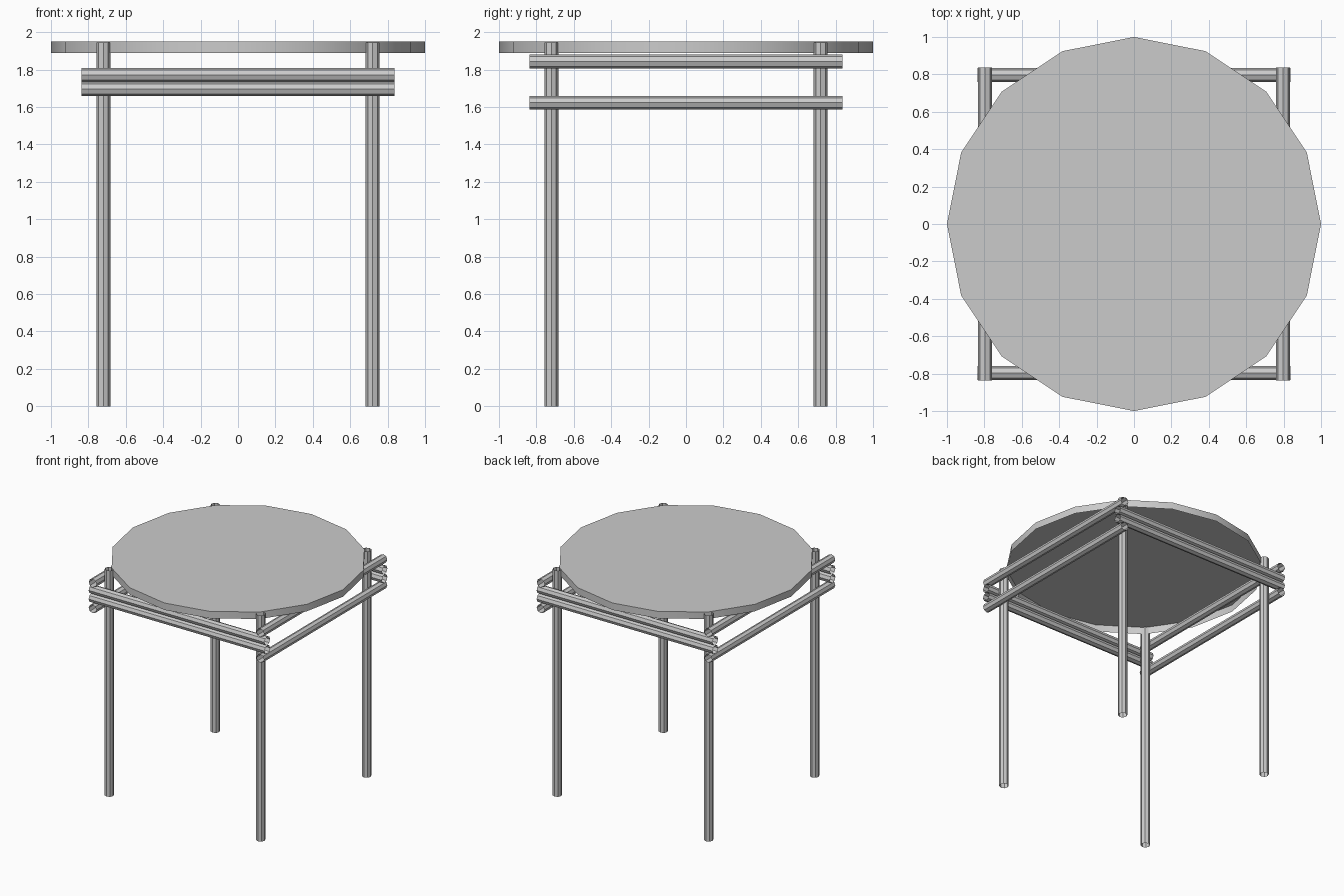
import bpy
import bmesh
from math import pi, radians

if "Cube" in bpy.data.objects:
    bpy.data.objects.remove(bpy.data.objects["Cube"])

R = 0.037


def tube(name, loc, length, rot=(0, 0, 0)):
    bpy.ops.mesh.primitive_cylinder_add(vertices=8, radius=R, depth=length,
                                        end_fill_type='NOTHING',
                                        location=loc, rotation=rot)
    ob = bpy.context.object
    ob.name = name
    bpy.ops.object.shade_smooth_by_angle(angle=radians(30))
    return ob


# Sixteen-sided table top, open underneath
bpy.ops.mesh.primitive_cylinder_add(vertices=16, radius=1, depth=0.06,
                                    location=(0, 0, 1.92))
top = bpy.context.object
top.name = "table_top"
bm = bmesh.new()
bm.from_mesh(top.data)
under = [f for f in bm.faces if f.normal.z < -0.5]
bmesh.ops.delete(bm, geom=under, context='FACES_ONLY')
bm.to_mesh(top.data)
bm.free()
bpy.ops.object.shade_smooth_by_angle(angle=radians(30))

# Four open tube legs
for sx, side in ((-1, "left"), (1, "right")):
    for sy, end in ((-1, "front"), (1, "back")):
        tube(f"{end}_{side}_leg", (sx * 0.72, sy * 0.72, 0.972), 1.944)

# Paired rails: inner pair front and back, outer pair left and right
for s, side, end in ((-1, "left", "front"), (1, "right", "back")):
    for level, zx, zy in (("lower", 1.696, 1.623), ("upper", 1.771, 1.844)):
        tube(f"{end}_{level}_rail", (0, s * 0.797, zx), 1.674, (0, pi / 2, 0))
        tube(f"{side}_{level}_rail", (s * 0.797, 0, zy), 1.674, (pi / 2, 0, 0))
